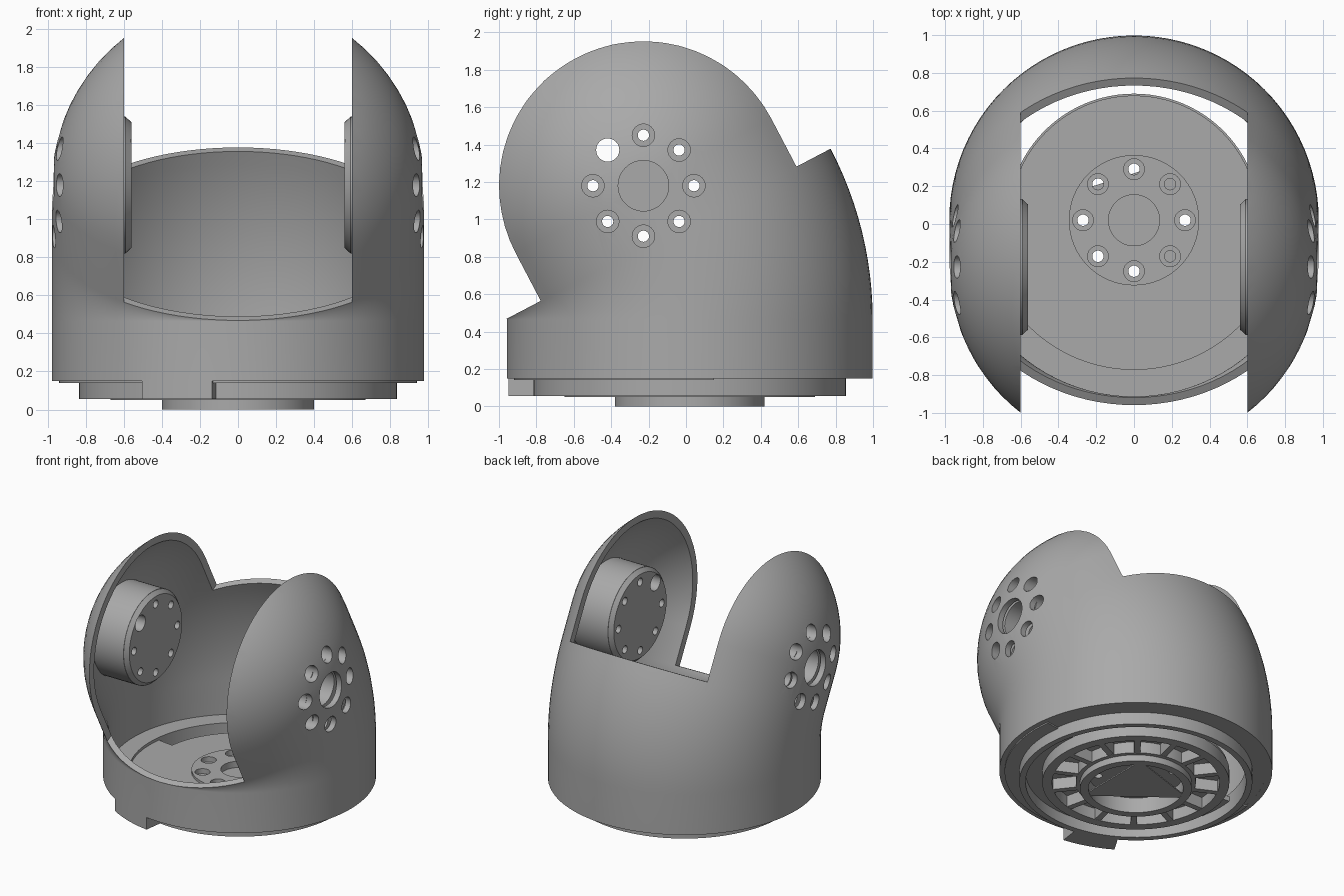
import bpy, bmesh
from math import pi, sin, cos, radians
from mathutils import Matrix, Vector

if "Cube" in bpy.data.objects:
    bpy.data.objects.remove(bpy.data.objects["Cube"])

grey = bpy.data.materials.new("housing_grey")
grey.use_nodes = True
grey.diffuse_color = (0.4, 0.4, 0.4, 1)
grey.node_tree.nodes["Principled BSDF"].inputs["Base Color"].default_value = (0.4, 0.4, 0.4, 1)

R = 0.978                  # outer radius of the housing
BASE_Y = 0.02              # base axis
BEND_Z, BEND_R = 0.465, 0.985
TILT = radians(27.7)
AXIS = Vector((0, -sin(TILT), cos(TILT)))
BEND_END = Vector((0, BASE_Y - BEND_R + BEND_R * cos(TILT), BEND_Z + BEND_R * sin(TILT)))
PIVOT = BEND_END + AXIS * 0.29   # centre of the spherical end


def finish(name, bm):
    bmesh.ops.recalc_face_normals(bm, faces=bm.faces)
    me = bpy.data.meshes.new(name)
    bm.to_mesh(me)
    bm.free()
    me.materials.append(grey)
    ob = bpy.data.objects.new(name, me)
    bpy.context.collection.objects.link(ob)
    return ob


def smooth(ob):
    ob.data.polygons.foreach_set("use_smooth", [True] * len(ob.data.polygons))
    ob.data.set_sharp_from_angle(angle=radians(30))


def cut(ob, *cutters):
    """Subtract each cutter and bake the result."""
    for c in cutters:
        m = ob.modifiers.new("cut", 'BOOLEAN')
        m.operation, m.solver, m.object = 'DIFFERENCE', 'EXACT', c
    dg = bpy.context.evaluated_depsgraph_get()
    me = bpy.data.meshes.new_from_object(ob.evaluated_get(dg))
    ob.modifiers.clear()
    ob.data = me


def drop(*obs):
    for ob in obs:
        bpy.data.objects.remove(ob)


def cylinder(bm, r, start, end, r_end=None, seg=32):
    start, end = Vector(start), Vector(end)
    d = end - start
    mat = Matrix.Translation((start + end) / 2) @ d.to_track_quat('Z', 'Y').to_matrix().to_4x4()
    bmesh.ops.create_cone(bm, cap_ends=True, segments=seg, radius1=r,
                          radius2=r if r_end is None else r_end, depth=d.length, matrix=mat)


def ring(bm, r0, r1, z0, z1, a0=0, a1=360, seg=96):
    """Rectangular ring, or a sector of it, about the base axis."""
    full = a1 - a0 == 360
    n = seg if full else max(2, int(seg * (a1 - a0) / 360))
    loops = []
    for i in range(n if full else n + 1):
        a = radians(a0 + (a1 - a0) * i / n)
        loops.append([bm.verts.new((r * cos(a), BASE_Y + r * sin(a), z))
                      for r, z in ((r0, z0), (r1, z0), (r1, z1), (r0, z1))])
    for i in range(n):
        p, q = loops[i], loops[(i + 1) % len(loops)]
        for k in range(4):
            j = (k + 1) % 4
            bm.faces.new((p[k], p[j], q[j], q[k]))
    if not full:
        bm.faces.new(loops[0])
        bm.faces.new(loops[-1])


def bent_body(name, r, z_start, seg=96):
    """Upright tube, bent towards the front and closed by a hemisphere."""
    stations = [(Vector((0, BASE_Y, z_start)), 0, r)]
    for i in range(13):
        t = TILT * i / 12
        c = Vector((0, BASE_Y - BEND_R + BEND_R * cos(t), BEND_Z + BEND_R * sin(t)))
        stations.append((c, t, r))
    for i in range(20):
        p = pi / 2 * i / 20
        stations.append((PIVOT + AXIS * r * sin(p), TILT, r * cos(p)))
    bm = bmesh.new()
    loops = []
    for c, t, rad in stations:
        loops.append([bm.verts.new(c + Vector((rad * cos(a), rad * sin(a) * cos(t), rad * sin(a) * sin(t))))
                      for a in (2 * pi * k / seg for k in range(seg))])
    for p, q in zip(loops, loops[1:]):
        for k in range(seg):
            j = (k + 1) % seg
            bm.faces.new((p[k], p[j], q[j], q[k]))
    bm.faces.new(loops[0])
    tip = bm.verts.new(PIVOT + AXIS * r)
    for k in range(seg):
        bm.faces.new((loops[-1][k], loops[-1][(k + 1) % seg], tip))
    return finish(name, bm)


def bolt_circle(radius=0.27):
    return [(radius * cos(k * pi / 4), radius * sin(k * pi / 4)) for k in range(8)]


# Housing shell with a tilted slot between the two side lobes
shell = bent_body("housing_shell", R, 0.15)
cavity = bent_body("cavity_cutter", R - 0.045, -0.1)
bm = bmesh.new()
bmesh.ops.create_cube(bm, size=1, matrix=Matrix.Translation(BEND_END) @ Matrix.Rotation(TILT, 4, 'X')
                      @ Matrix.Translation((0, 0, 1)) @ Matrix.Diagonal((1.2, 4, 2, 1)))
slot = finish("slot_cutter", bm)

# Bolt holes and bores through the pivot hubs
bm = bmesh.new()
for k, (dy, dz) in enumerate(bolt_circle()):
    y, z = PIVOT.y + dy, PIVOT.z + dz
    cylinder(bm, 0.062 if k == 3 else 0.03, (-1.3, y, z), (1.3, y, z), seg=24)
through = finish("bolt_cutter", bm)
bm = bmesh.new()
for s in (-1, 1):
    for dy, dz in bolt_circle():
        y, z = PIVOT.y + dy, PIVOT.z + dz
        cylinder(bm, 0.06, (s * 0.66, y, z), (s * 1.3, y, z), seg=24)
    cylinder(bm, 0.135, (s * 0.62, PIVOT.y, PIVOT.z), (s * 1.3, PIVOT.y, PIVOT.z), seg=48)
bores = finish("bore_cutter", bm)
cut(shell, cavity, slot, through, bores)
smooth(shell)

# Pivot hub drums inside the lobes
for s, side in ((1, "left"), (-1, "right")):
    bm = bmesh.new()
    at = lambda x: (s * x, PIVOT.y, PIVOT.z)
    cylinder(bm, 0.36, at(0.59), at(0.905), seg=64)
    hub = finish(side + "_pivot_hub", bm)
    cut(hub, through, bores)
    smooth(hub)
    bm = bmesh.new()
    cylinder(bm, 0.33, at(0.56), at(0.592), r_end=0.36, seg=64)
    face = finish(side + "_pivot_face", bm)
    cut(face, through)
    smooth(face)
drop(cavity, slot, through, bores)

# Bottom flange, collar below it and the locating tab at the front
bm = bmesh.new()
ring(bm, 0.83, R - 0.005, 0.151, 0.2)
smooth(finish("bottom_flange", bm))
bm = bmesh.new()
ring(bm, 0.79, 0.835, 0.055, 0.2)
smooth(finish("base_collar", bm))
bm = bmesh.new()
ring(bm, 0.82, R, 0.055, 0.16, 239, 262)
smooth(finish("locating_tab", bm))

# Floor: round plate plus an apron that closes the front half
bm = bmesh.new()
ring(bm, 0.33, 0.66, 0.14, 0.18)
ring(bm, 0.655, 0.94, 0.14, 0.178, 172, 368)
smooth(finish("floor_plate", bm))

# Spoked wheel under the floor
bm = bmesh.new()
ring(bm, 0.6, 0.67, 0.05, 0.15)
ring(bm, 0.36, 0.43, 0.05, 0.15)
SPOKES = 14
for k in range(SPOKES):
    mat = (Matrix.Translation((0, BASE_Y, 0.1)) @ Matrix.Rotation(2 * pi * k / SPOKES, 4, 'Z')
           @ Matrix.Translation((0.515, 0, 0)) @ Matrix.Diagonal((0.2, 0.045, 0.098, 1)))
    bmesh.ops.create_cube(bm, size=1, matrix=mat)
smooth(finish("spoked_wheel", bm))

# Base hub: wall, bolted top plate and three-cornered brace underneath
bm = bmesh.new()
ring(bm, 0.34, 0.4, 0, 0.16)
smooth(finish("base_hub_wall", bm))
bm = bmesh.new()
cylinder(bm, 0.345, (0, BASE_Y, 0.12), (0, BASE_Y, 0.2), seg=64)
plate = finish("base_hub_plate", bm)
bm = bmesh.new()
for dx, dy in bolt_circle():
    cylinder(bm, 0.03, (dx, BASE_Y + dy, 0), (dx, BASE_Y + dy, 0.5), seg=24)
holes = finish("hub_hole_cutter", bm)
bm = bmesh.new()
for dx, dy in bolt_circle():
    cylinder(bm, 0.055, (dx, BASE_Y + dy, 0.16), (dx, BASE_Y + dy, 0.5), seg=24)
cylinder(bm, 0.135, (0, BASE_Y, 0.15), (0, BASE_Y, 0.5), seg=48)
sinks = finish("hub_sink_cutter", bm)
cut(plate, holes, sinks)
smooth(plate)
drop(holes, sinks)
bm = bmesh.new()
corners = [bm.verts.new((0.39 * cos(a), BASE_Y + 0.39 * sin(a), 0.002))
           for a in map(radians, (-55, 55, 160))]
face = bm.faces.new(corners)
top = bmesh.ops.extrude_face_region(bm, geom=[face])
bmesh.ops.translate(bm, vec=(0, 0, 0.01), verts=[v for v in top["geom"] if isinstance(v, bmesh.types.BMVert)])
finish("base_brace", bm)
